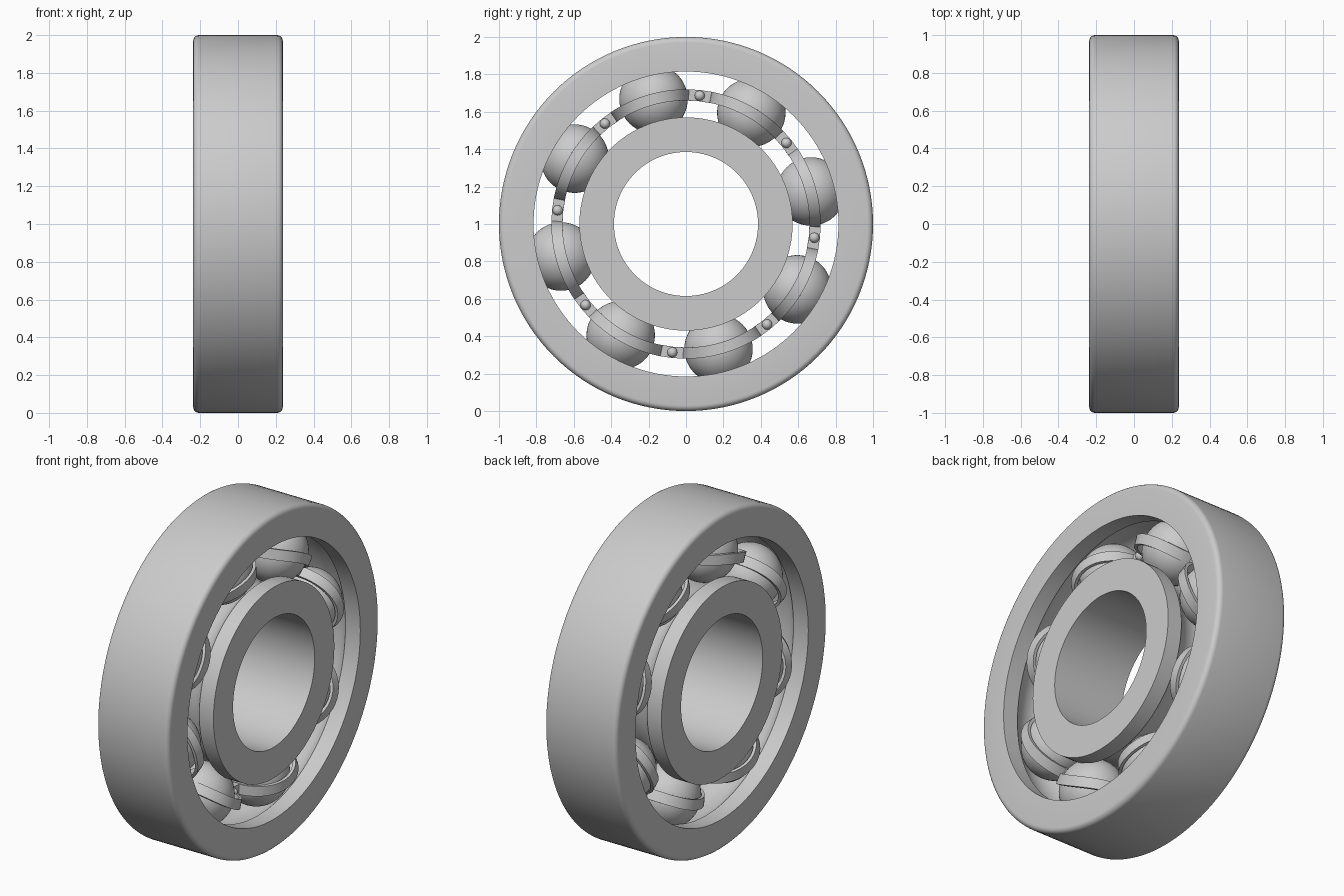
import bpy, bmesh
from math import sin, cos, pi, radians, sqrt, asin

if "Cube" in bpy.data.objects:
    bpy.data.objects.remove(bpy.data.objects["Cube"])

N = 8
PITCH = 0.69            # radius of the ball circle
BALL_R = 0.183
HALF_W = 0.237
BALL_A0 = radians(14.6)
RIVET_A0 = radians(38.9)


def polar(x, r, a):
    return (x, r * cos(a), 1 + r * sin(a))


def finish(bm, name, angle=30):
    bmesh.ops.recalc_face_normals(bm, faces=bm.faces)
    me = bpy.data.meshes.new(name)
    bm.to_mesh(me)
    bm.free()
    ob = bpy.data.objects.new(name, me)
    bpy.context.collection.objects.link(ob)
    bpy.ops.object.select_all(action='DESELECT')
    ob.select_set(True)
    bpy.context.view_layer.objects.active = ob
    bpy.ops.object.shade_smooth_by_angle(angle=radians(angle))
    return ob


def skin(bm, loops):
    """Join closed cross-sections into a closed ring."""
    rows = [[bm.verts.new(p) for p in loop] for loop in loops]
    k = len(rows[0])
    for i, a in enumerate(rows):
        b = rows[(i + 1) % len(rows)]
        for j in range(k):
            bm.faces.new((a[j], a[(j + 1) % k], b[(j + 1) % k], b[j]))


def lathe(name, profile, seg=128):
    bm = bmesh.new()
    skin(bm, [[polar(x, r, 2 * pi * i / seg) for x, r in profile] for i in range(seg)])
    return finish(bm, name)


def groove(land_r, steps=16, gr=0.187):
    """Raceway arc from +x to -x, cut into a land of given radius."""
    s = 1 if land_r > PITCH else -1
    a = asin(sqrt(gr**2 - (land_r - PITCH)**2) / gr)
    return [(gr * sin(a - 2 * a * i / steps), PITCH + s * gr * cos(a - 2 * a * i / steps))
            for i in range(steps + 1)]


# outer ring with rounded outer edges
c = 0.03
corner = [(HALF_W - c + c * cos(i * pi / 10), 1 - c + c * sin(i * pi / 10)) for i in range(6)]
left = [(-x, r) for x, r in reversed(corner)]
lathe("outer_ring", corner + left + [(-HALF_W, 0.815)] + groove(0.815)[::-1] + [(HALF_W, 0.815)])

# inner ring
lathe("inner_ring", [(HALF_W, 0.385), (HALF_W, 0.57)] + groove(0.57)
      + [(-HALF_W, 0.57), (-HALF_W, 0.385)])

# balls
for i in range(N):
    bm = bmesh.new()
    bmesh.ops.create_uvsphere(bm, u_segments=48, v_segments=24, radius=BALL_R)
    bmesh.ops.translate(bm, verts=bm.verts, vec=polar(0, PITCH, BALL_A0 + i * 2 * pi / N))
    finish(bm, f"ball_{i + 1}")

# cage halves: thin wavy strips with a pocket around each ball
RI, RO, T = 0.195, 0.213, 0.018
R1, R2 = 0.66, 0.72
STEPS = 24
for side, name in ((1, "cage_half_right"), (-1, "cage_half_left")):
    bm = bmesh.new()
    loops = []
    for i in range(N):
        mid = RIVET_A0 + (i + 0.5) * 2 * pi / N
        start = asin(T / RO)
        for k in range(STEPS + 1):
            phi = pi * k / STEPS
            psi = start + (pi - 2 * start) * k / STEPS
            ai, xi = mid - RI * cos(phi) / PITCH, RI * sin(phi) * side
            ao, xo = mid - RO * cos(psi) / PITCH, RO * sin(psi) * side
            loops.append([polar(xi, R1, ai), polar(xi, R2, ai),
                          polar(xo, R2, ao), polar(xo, R1, ao)])
        rivet = mid + pi / N
        loops.append([polar(0, R1, rivet), polar(0, R2, rivet),
                      polar(T * side, R2, rivet), polar(T * side, R1, rivet)])
    skin(bm, loops)
    finish(bm, name)

# domed rivet heads on both sides of the cage
for i in range(N):
    bm = bmesh.new()
    for side in (1, -1):
        res = bmesh.ops.create_uvsphere(bm, u_segments=16, v_segments=10, radius=0.027)
        bmesh.ops.translate(bm, verts=res["verts"],
                            vec=polar(side * T, PITCH, RIVET_A0 + i * 2 * pi / N))
    finish(bm, f"rivet_{i + 1}")
